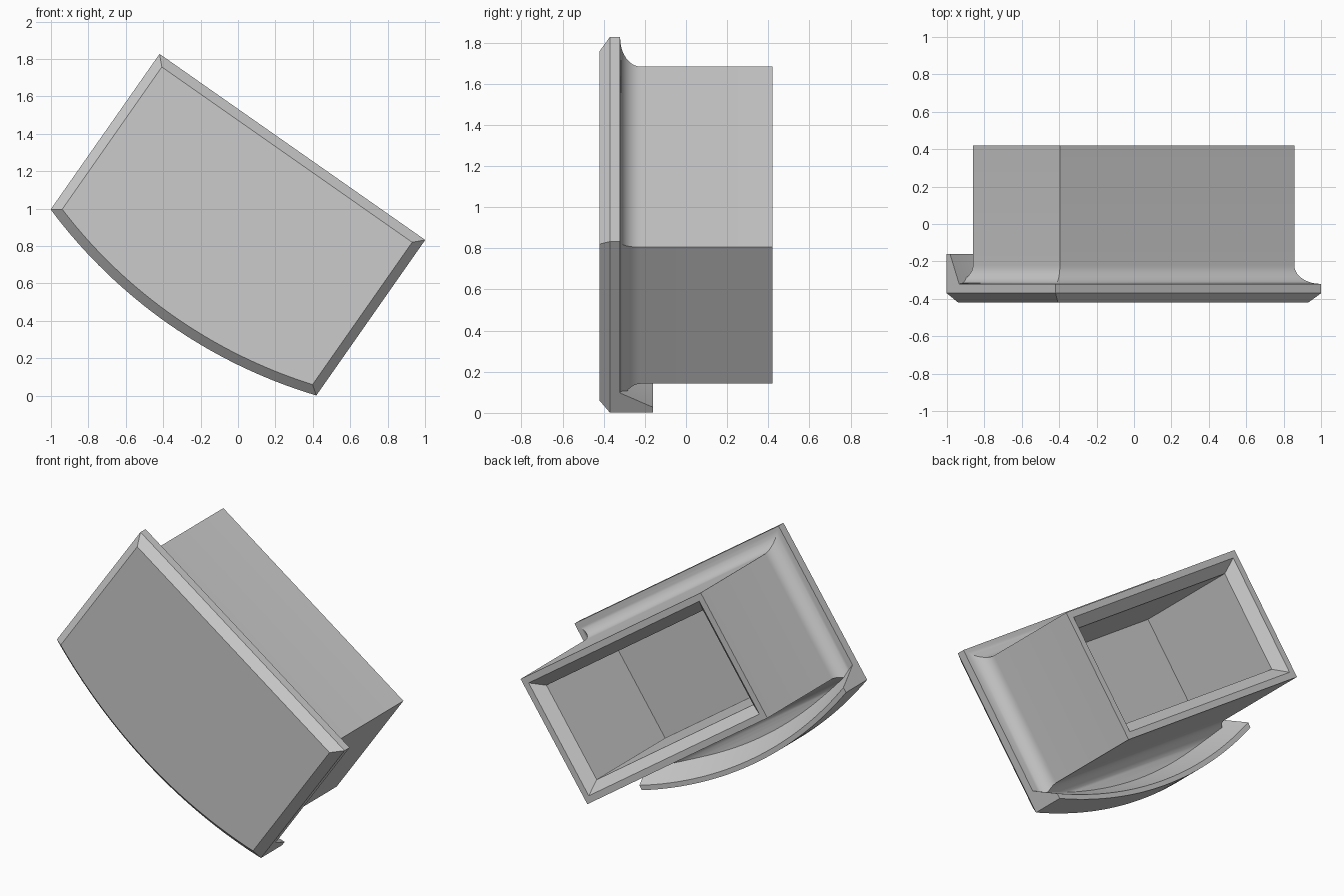
import bpy, bmesh, math

if "Cube" in bpy.data.objects:
    bpy.data.objects.remove(bpy.data.objects["Cube"])

# Tilted local frame: u along the long side, v up the short side, y is depth
TILT = math.radians(35)
CX, CZ = -0.2915, 0.4985          # middle of the chord below the curved edge
HALF_W, HEIGHT, SAG = 0.867, 1.015, 0.14
R = (HALF_W ** 2 + SAG ** 2) / (2 * SAG)
CENTRE_V = R - SAG
ARC_STEPS = 32


def place(u, v, y):
    c, s = math.cos(TILT), math.sin(TILT)
    return (CX + u * c + v * s, y, CZ - u * s + v * c)


def arc(half_w, inset):
    """Points of the curved lower edge, moved inward by inset."""
    r = R - inset
    us = [half_w * (2 * i / ARC_STEPS - 1) for i in range(ARC_STEPS + 1)]
    return [(u, CENTRE_V - math.sqrt(r * r - u * u)) for u in us]


def loft(name, rings):
    """Closed solid through (outline, y) rings with equal point counts."""
    bm = bmesh.new()
    loops = [[bm.verts.new(place(u, v, y)) for u, v in pts] for pts, y in rings]
    for a, b in zip(loops, loops[1:]):
        n = len(a)
        for i in range(n):
            j = (i + 1) % n
            bm.faces.new((a[i], a[j], b[j], b[i]))
    bm.faces.new(loops[0])
    bm.faces.new(loops[-1])
    bmesh.ops.recalc_face_normals(bm, faces=bm.faces)
    mesh = bpy.data.meshes.new(name)
    bm.to_mesh(mesh)
    bm.free()
    ob = bpy.data.objects.new(name, mesh)
    bpy.context.collection.objects.link(ob)
    bpy.ops.object.select_all(action='DESELECT')
    ob.select_set(True)
    bpy.context.view_layer.objects.active = ob
    bpy.ops.object.shade_smooth_by_angle(angle=math.radians(30))
    return ob


# Front plate with chamfered rim and curved lower edge
def plate_outline(inset):
    w, top = HALF_W - inset, HEIGHT - inset
    return arc(w, inset) + [(w, top), (-w, top)]


loft("front_plate", [(plate_outline(0.05), -0.42),
                     (plate_outline(0), -0.37),
                     (plate_outline(0), -0.32)])


# Tapered lip behind the curved edge
def lip_outline(thickness):
    return arc(HALF_W, 0) + arc(HALF_W, thickness)[::-1]


loft("curved_lip", [(lip_outline(0.11), -0.32), (lip_outline(0.03), -0.16)])


# Hollow box: fillet into the plate, outer walls, chamfered mouth, cavity
def box_outline(offset):
    w, low, high = 0.765 + offset, 0.10 - offset, 0.91 + offset
    return [(-w, low), (w, low), (w, high), (-w, high)]


FILLET, STEPS = 0.1, 10
rings = [(box_outline(FILLET), -0.33)]
for k in range(STEPS, -1, -1):
    t = math.pi / 2 * k / STEPS
    rings.append((box_outline(FILLET * (1 - math.cos(t))),
                  -0.22 - FILLET * math.sin(t)))
rings += [(box_outline(0), 0.42),
          (box_outline(-0.04), 0.42),
          (box_outline(-0.10), 0.362),
          (box_outline(-0.10), -0.319)]
loft("hollow_box", rings)
